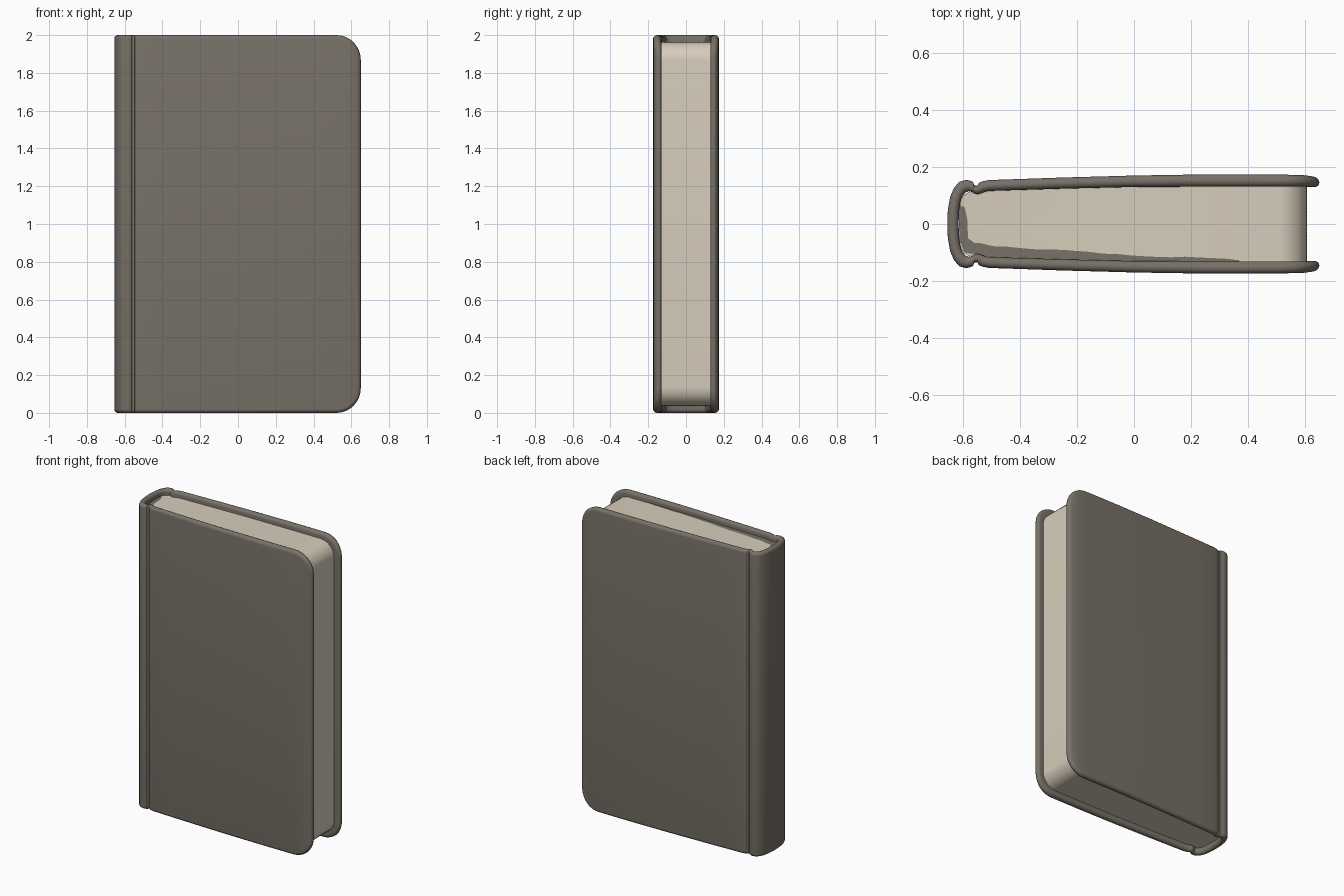
import bpy, bmesh, math, random

if "Cube" in bpy.data.objects:
    bpy.data.objects.remove(bpy.data.objects["Cube"])

random.seed(4)


def material(name, rgb):
    m = bpy.data.materials.new(name)
    m.diffuse_color = (*rgb, 1)
    m.use_nodes = True
    m.node_tree.nodes["Principled BSDF"].inputs["Base Color"].default_value = m.diffuse_color
    return m


COVER = material("taupe_cover", (0.185, 0.165, 0.137))
PAPER = material("cream_paper", (0.68, 0.61, 0.50))
HINGE = material("pale_hinge", (0.52, 0.48, 0.41))


def finish(bm, name, mats, angle=35):
    bmesh.ops.recalc_face_normals(bm, faces=bm.faces)
    me = bpy.data.meshes.new(name)
    bm.to_mesh(me)
    bm.free()
    ob = bpy.data.objects.new(name, me)
    bpy.context.collection.objects.link(ob)
    for m in mats:
        me.materials.append(m)
    bpy.ops.object.select_all(action='DESELECT')
    ob.select_set(True)
    bpy.context.view_layer.objects.active = ob
    bpy.ops.object.shade_smooth_by_angle(angle=math.radians(angle))
    return ob


def lerp_table(table, x):
    for (x0, y0), (x1, y1) in zip(table, table[1:]):
        if x <= x1:
            return y0 + (y1 - y0) * (x - x0) / (x1 - x0)
    return table[-1][1]


# Half plan of the case: outer x, outer y, inner x, inner y (spine to board)
HALF = [
    (-0.655, 0.0, -0.615, 0.0), (-0.653, 0.05, -0.614, 0.045),
    (-0.645, 0.095, -0.609, 0.078), (-0.631, 0.128, -0.602, 0.098),
    (-0.612, 0.148, -0.592, 0.110), (-0.590, 0.155, -0.580, 0.115),
    (-0.572, 0.151, -0.568, 0.112), (-0.564, 0.147, -0.562, 0.108),
    (-0.561, 0.136, -0.556, 0.105), (-0.548, 0.135, -0.549, 0.104),
    (-0.545, 0.144, -0.540, 0.106), (-0.530, 0.150, -0.528, 0.111),
    (-0.510, 0.154, -0.510, 0.116),
]
OUTER = [(-0.51, 0.154), (-0.25, 0.163), (0.0, 0.170), (0.25, 0.174),
         (0.5, 0.174), (0.6, 0.171), (0.65, 0.163)]
INNER = [(-0.51, 0.116), (-0.25, 0.124), (0.0, 0.130), (0.25, 0.131),
         (0.6, 0.131), (0.65, 0.128)]
X_END, RAD, EDGE, H = 0.65, 0.13, 0.02, 2.0


def half_columns(d, t):
    """Plan points and end insets for one half, inset d, depth t through the board."""
    cols = [(ox + (ix - ox) * t, oy + (iy - oy) * t, d) for ox, oy, ix, iy in HALF]
    xs = [(x, d) for x in (-0.38, -0.25, -0.12, 0, 0.12, 0.25, 0.38)]
    for k in range(11):
        a = math.radians(9 * k)
        xs.append((X_END - RAD + (RAD - d) * math.sin(a),
                   d + (RAD - d) * (1 - math.cos(a))))
    for x, z in xs:
        o, i = lerp_table(OUTER, x), lerp_table(INNER, x)
        cols.append((x, o + (i - o) * t, z))
    return cols


# Case: one wrap-around shell with rounded rim
bm = bmesh.new()
rings = []
STEPS = 10
for s in range(STEPS + 1):
    th = math.pi * s / STEPS
    half = half_columns(EDGE * (1 - math.sin(th)), (1 - math.cos(th)) / 2)
    cols = [(x, -y, z) for x, y, z in reversed(half)] + half[1:]
    n = len(cols)
    low = [bm.verts.new((x, y, z)) for x, y, z in cols]
    top = [bm.verts.new((x, y, H - z)) for x, y, z in cols]
    rings.append(low + top[::-1])
for a, b in zip(rings, rings[1:]):
    for i in range(2 * n):
        j = (i + 1) % (2 * n)
        bm.faces.new((a[i], a[j], b[j], b[i]))
for r in (rings[0], rings[-1]):
    for i in range(n - 1):
        bm.faces.new((r[i], r[i + 1], r[2 * n - 2 - i], r[2 * n - 1 - i]))
bmesh.ops.recalc_face_normals(bm, faces=bm.faces)
# Pale hinge walls: steep groove sides, one per cover
for f in bm.faces:
    c = f.calc_center_median()
    if -0.57 < c.x < -0.54 and abs(c.y) > 0.133 and abs(f.normal.x) > 0.8 \
            and f.normal.x * c.y < 0:
        f.material_index = 1
finish(bm, "book_case", [COVER, HINGE])

# Page block: layered slab with rounded fore-edge corners
SIDE = [(-0.613, 0.07), (-0.60, 0.10), (-0.58, 0.112), (-0.55, 0.107),
        (-0.51, 0.117), (-0.25, 0.125), (0.0, 0.131), (0.61, 0.132)]
PX, PR, PZ, LAYERS = 0.607, 0.10, 0.037, 44
cols = [(x, 0) for x in (-0.613, -0.60, -0.58, -0.55, -0.51, -0.25, 0, 0.25)]
for k in range(11):
    a = math.radians(9 * k)
    cols.append((PX - PR + PR * math.sin(a), PR * (1 - math.cos(a))))
bm = bmesh.new()
grid = []
for j in range(LAYERS + 1):
    v = -1 + 2 * j / LAYERS
    cut = 0.0009 * (j % 2)
    low, top = [], []
    for x, dz in cols:
        y = v * lerp_table(SIDE, x)
        px = x - cut if x > 0.4 else x
        low.append(bm.verts.new((px, y, PZ + dz + cut)))
        top.append(bm.verts.new((px, y, H - PZ - dz - cut)))
    grid.append(low + top[::-1])
m = len(grid[0])
for a, b in zip(grid, grid[1:]):
    for i in range(m):
        k = (i + 1) % m
        bm.faces.new((a[i], a[k], b[k], b[i]))
for r in (grid[0], grid[-1]):
    for i in range(m // 2 - 1):
        bm.faces.new((r[i], r[i + 1], r[m - 2 - i], r[m - 1 - i]))
finish(bm, "page_block", [PAPER])

# Dark ragged edge on top of the pages along the spine and front cover
bm = bmesh.new()
zt = H - PZ + 0.002
path = [(-0.612, 0.065, -0.595, 0.06), (-0.612, 0.0, -0.585, 0.02),
        (-0.610, -0.06, -0.582, -0.05), (-0.595, -0.10, -0.560, -0.066)]
for k in range(20):
    x = -0.54 + 0.91 * k / 19
    w = 0.038 * (1 - k / 19) + 0.006 + random.uniform(-0.003, 0.003)
    y = -lerp_table(SIDE, x)
    path.append((x, y, x, y + w))
prev = None
for x0, y0, x1, y1 in path:
    pair = (bm.verts.new((x0, y0, zt)), bm.verts.new((x1, y1, zt)))
    if prev:
        bm.faces.new((prev[0], pair[0], pair[1], prev[1]))
    prev = pair
finish(bm, "page_top_stain", [COVER])
